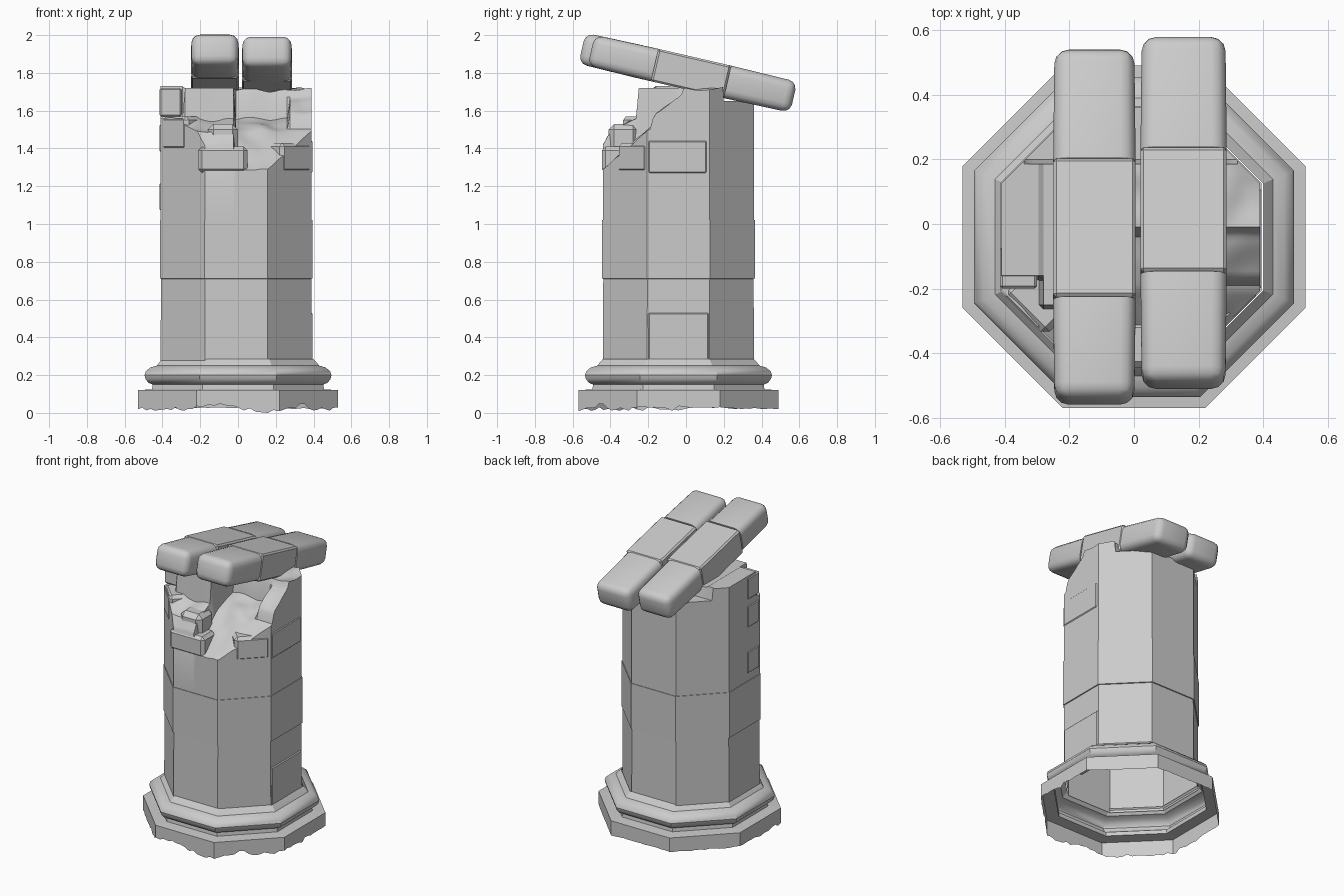
import bpy, bmesh, math
from mathutils import Vector, Matrix, noise

if "Cube" in bpy.data.objects:
    bpy.data.objects.remove(bpy.data.objects["Cube"], do_unlink=True)

stone = bpy.data.materials.new("pale grey stone")
stone.use_nodes = True
GREY = (0.6, 0.6, 0.6, 1)
stone.diffuse_color = GREY
stone.node_tree.nodes["Principled BSDF"].inputs["Base Color"].default_value = GREY

AXIS = Vector((-0.01, -0.04, 0))
SHAFT = 0.40
COURSE = 1.02


def finish(name, bm, angle=30):
    bmesh.ops.recalc_face_normals(bm, faces=bm.faces)
    mesh = bpy.data.meshes.new(name)
    bm.to_mesh(mesh)
    bm.free()
    mesh.materials.append(stone)
    ob = bpy.data.objects.new(name, mesh)
    bpy.context.collection.objects.link(ob)
    bpy.ops.object.select_all(action='DESELECT')
    ob.select_set(True)
    bpy.context.view_layer.objects.active = ob
    bpy.ops.object.shade_smooth_by_angle(angle=math.radians(angle))
    return ob


def octagon(apothem, z, steps=1, centre=AXIS):
    corners = [Vector((math.cos(a), math.sin(a), 0)) * apothem / math.cos(math.pi / 8)
               for a in [math.pi / 8 + k * math.pi / 4 for k in range(8)]]
    return [corners[k].lerp(corners[(k + 1) % 8], s / steps) + centre + Vector((0, 0, z))
            for k in range(8) for s in range(steps)]


def loft(name, rings):
    bm = bmesh.new()
    loops = [[bm.verts.new(p) for p in ring] for ring in rings]
    for low, high in zip(loops, loops[1:]):
        for i in range(len(low)):
            j = (i + 1) % len(low)
            bm.faces.new((low[i], low[j], high[j], high[i]))
    return finish(name, bm)


def block(name, low, high, bevel, rot=None, ends=None):
    """Bevelled stone between two corners; ends = -1 or 1 rounds only that y end."""
    bm = bmesh.new()
    bmesh.ops.create_cube(bm, size=1)
    low, high = Vector(low), Vector(high)
    bmesh.ops.scale(bm, vec=high - low, verts=bm.verts)
    edges = list(bm.edges)
    if ends:
        edges = [e for e in edges if any(v.co.y * ends > 0 for v in e.verts)]
        for v in bm.verts:
            if v.co.y * ends > 0:
                v.co.x *= 0.97
                v.co.z *= 0.95
    bmesh.ops.bevel(bm, geom=edges, offset=bevel, segments=3 if ends else 1,
                    profile=0.5, affect='EDGES')
    bmesh.ops.translate(bm, vec=(low + high) / 2, verts=bm.verts)
    if rot:
        bm.transform(rot)
    return finish(name, bm, 35)


# Broken plinth skirt, open underneath
skirt = octagon(0.53, 0, 14, Vector((0, -0.04, 0)))
for p in skirt:
    rough = 1 if p.y < 0 else 0.3
    p.z = max(0, 0.035 + rough * (0.035 * noise.noise(p * 4) + 0.025 * noise.noise(p * 19)))
lowest = min(p.z for p in skirt)
for p in skirt:
    p.z -= lowest
centre = Vector((0, -0.04, 0))
loft("plinth", [skirt, octagon(0.53, 0.12, 14, centre), octagon(0.455, 0.125, 14, centre)])

# Rounded base moulding
MOULDING = [(0.455, 0.125), (0.452, 0.15), (0.475, 0.16), (0.49, 0.18), (0.495, 0.2),
            (0.488, 0.22), (0.465, 0.24), (0.43, 0.25), (0.418, 0.265), (0.40, 0.285)]
loft("base_moulding", [octagon(r, z, 1, centre) for r, z in MOULDING])

# Lower shaft, two stone courses
loft("lower_course", [octagon(0.40, 0.26), octagon(0.398, 0.71)])
loft("middle_course", [octagon(0.398, 0.71), octagon(0.404, 0.712),
                       octagon(0.404, COURSE), octagon(SHAFT, COURSE)])


# Height of the broken top at any point of the shaft
def ramp(t, points):
    for (a, za), (b, zb) in zip(points, points[1:]):
        if t <= b:
            return za + (zb - za) * max(0, t - a) / (b - a)
    return points[-1][1]


def broken_height(x, y):
    rubble = 0.02 * noise.noise(Vector((x, y, 0)) * 9)
    if y > 0.2:
        return 1.65
    if x < -0.28:
        return 1.73 if y > -0.17 else 1.56 + rubble
    if x < -0.02:
        if y > -0.26:
            return 1.72
        return ramp(y, [(-0.44, 1.42), (-0.4, 1.5), (-0.26, 1.55)]) + rubble
    hollow = ramp(y, [(-0.44, 1.29), (-0.36, 1.36), (-0.2, 1.5), (-0.04, 1.56), (-0.02, 1.71)])
    if x > 0.27:
        hollow = max(hollow, ramp(y, [(-0.3, 1.38), (-0.2, 1.46), (-0.17, 1.58),
                                      (0, 1.68), (0.2, 1.73)]))
    return hollow + rubble


# Upper shaft: clipped grid shaped into rubble, its rim extruded down
bm = bmesh.new()
bmesh.ops.create_grid(bm, x_segments=56, y_segments=56, size=0.42)
bmesh.ops.translate(bm, vec=AXIS, verts=bm.verts)
for k in range(8):
    out = Vector((math.cos(k * math.pi / 4), math.sin(k * math.pi / 4), 0))
    bmesh.ops.bisect_plane(bm, geom=bm.verts[:] + bm.edges[:] + bm.faces[:],
                           plane_co=AXIS + out * SHAFT, plane_no=out, clear_outer=True)
for v in bm.verts:
    v.co.z = broken_height(v.co.x, v.co.y)
rim = [e for e in bm.edges if e.is_boundary]
wall = bmesh.ops.extrude_edge_only(bm, edges=rim)["geom"]
for v in wall:
    if isinstance(v, bmesh.types.BMVert):
        v.co.z = COURSE
finish("broken_upper_shaft", bm)

# Loose and proud bricks in the faces of the shaft
block("front_brick", (-0.21, -0.446, 1.27), (0.05, -0.3, 1.41), 0.02)
block("front_rubble_brick", (-0.16, -0.41, 1.38), (0.0, -0.25, 1.53), 0.03)
block("left_upper_brick", (0.25, -0.2, 1.27), (0.395, 0.11, 1.44), 0.006)
block("left_lower_brick", (0.25, -0.2, 0.26), (0.395, 0.12, 0.53), 0.006)
for i, z in enumerate((1.07, 1.38, 1.57)):
    block(f"right_brick_{i + 1}", (-0.415, -0.2, z), (-0.3, -0.07, z + 0.15), 0.008)
turn = Matrix.Translation(AXIS) @ Matrix.Rotation(math.radians(45), 4, 'Z')
block("corner_brick_left", (-0.06, -0.404, 1.27), (0.165, -0.26, 1.43), 0.02, turn)
turn = Matrix.Translation(AXIS) @ Matrix.Rotation(math.radians(-45), 4, 'Z')
block("corner_brick_right", (-0.16, -0.404, 1.39), (0.03, -0.25, 1.57), 0.02, turn)

# Tilted capping slabs in two rows
tilt = Matrix.Translation((0, 0, 1.803)) @ Matrix.Rotation(math.radians(-13), 4, 'X')
ROWS = {"right": (-0.25, 0.005, (-0.565, -0.25, 0.19, 0.545)),
        "left": (0.02, 0.287, (-0.515, -0.17, 0.225, 0.585))}
for side, (x0, x1, cuts) in ROWS.items():
    for part, a, b, end in zip(("front", "middle", "back"), cuts, cuts[1:], (-1, None, 1)):
        block(f"{side}_{part}_slab", (x0, a, -0.088), (x1, b, 0.088),
              0.045 if end else 0.01, tilt, end)
